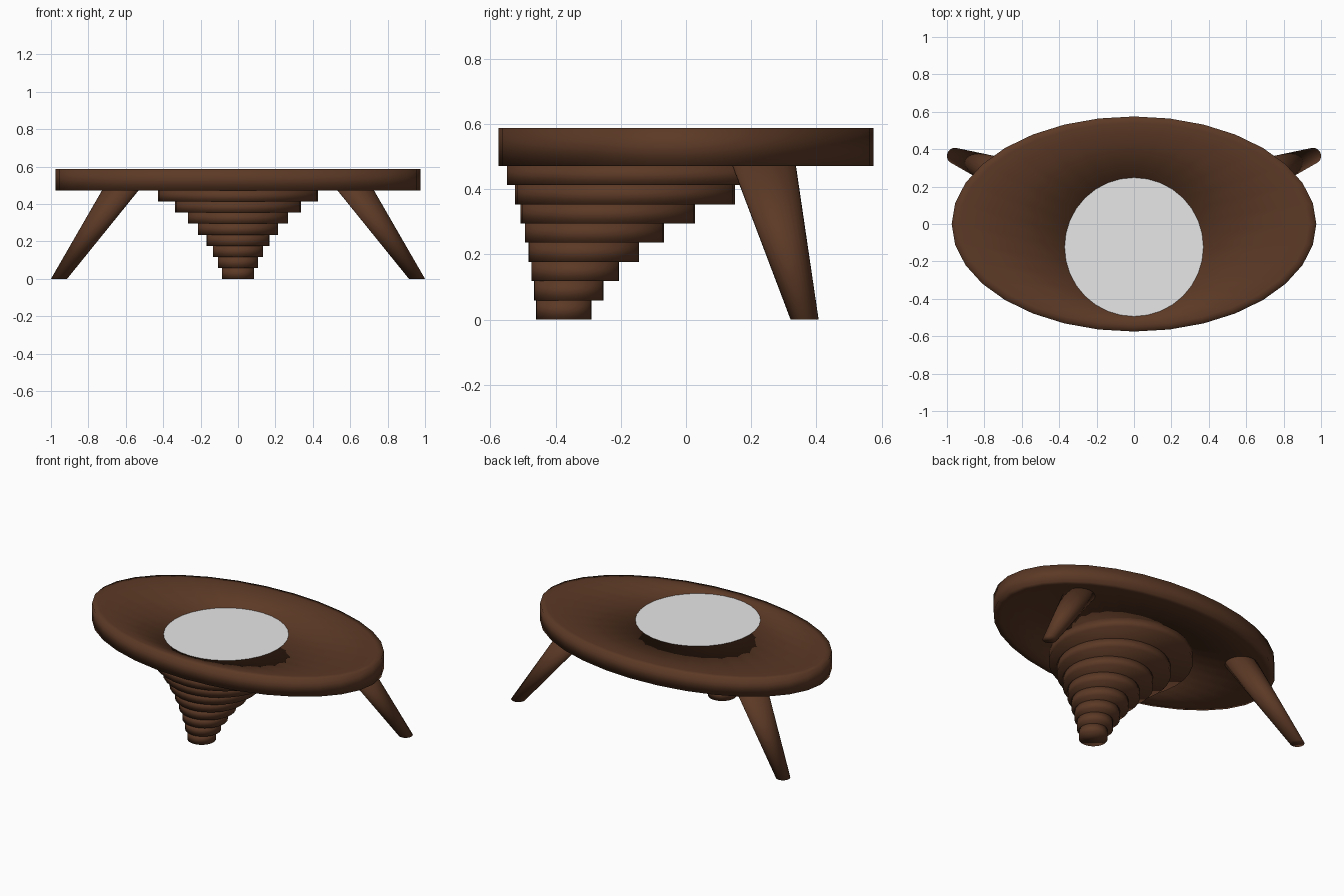
import bpy, bmesh, math

if "Cube" in bpy.data.objects:
    bpy.data.objects.remove(bpy.data.objects["Cube"])

SIDES = 32


def material(name, rgb):
    m = bpy.data.materials.new(name)
    m.diffuse_color = (*rgb, 1.0)
    m.use_nodes = True
    m.node_tree.nodes["Principled BSDF"].inputs["Base Color"].default_value = m.diffuse_color
    return m


wood = material("dark_brown_wood", (0.107, 0.041, 0.019))
glass = material("pale_grey_glass", (0.8, 0.8, 0.8))


def loft(name, rings, mat, closed=False, smooth=True):
    """Skin a stack of horizontal ellipses (cx, cy, rx, ry, z); cap the ends or close the loop."""
    bm = bmesh.new()
    loops = []
    for cx, cy, rx, ry, z in rings:
        loops.append([bm.verts.new((cx + rx * math.cos(2 * math.pi * i / SIDES),
                                    cy + ry * math.sin(2 * math.pi * i / SIDES), z))
                      for i in range(SIDES)])
    pairs = list(zip(loops, loops[1:]))
    if closed:
        pairs.append((loops[-1], loops[0]))
    else:
        bm.faces.new(loops[0][::-1])
        bm.faces.new(loops[-1])
    for a, b in pairs:
        for i in range(SIDES):
            j = (i + 1) % SIDES
            bm.faces.new((a[i], a[j], b[j], b[i]))
    bmesh.ops.recalc_face_normals(bm, faces=bm.faces)
    for f in bm.faces:
        f.smooth = smooth
    me = bpy.data.meshes.new(name)
    bm.to_mesh(me)
    bm.free()
    me.materials.append(mat)
    ob = bpy.data.objects.new(name, me)
    bpy.context.collection.objects.link(ob)
    return ob


BOTTOM, TOP = 0.472, 0.588
HOLE = (0, -0.123, 0.371, 0.371)

# Flat oval tabletop with a softly shaded edge and an off-centre round hole
loft("tabletop", [
    (*HOLE, BOTTOM),
    (0, 0, 0.935, 0.540, BOTTOM),
    (0, 0, 0.975, 0.575, BOTTOM),
    (0, 0, 0.975, 0.575, TOP),
    (0, 0, 0.935, 0.540, TOP),
    (*HOLE, TOP),
], wood, closed=True)

# Round glass inset filling the hole
loft("glass_inset", [(*HOLE, TOP - 0.006), (*HOLE, TOP - 0.001)], glass, smooth=False)

# Stepped pedestal: stacked discs, (front y, back y) from the floor upward
steps = [(-0.46, -0.29), (-0.467, -0.253), (-0.474, -0.205), (-0.483, -0.145),
         (-0.494, -0.068), (-0.508, 0.028), (-0.525, 0.15), (-0.55, 0.305)]
h = BOTTOM / len(steps)
for k, (front, back) in enumerate(steps):
    c, r = (front + back) / 2, (back - front) / 2
    loft(f"pedestal_disc_{k + 1}", [(0, c, r, r, k * h), (0, c, r, r, (k + 1) * h)], wood)

# Two splayed, tapered back legs
for side, label in ((-1, "left"), (1, "right")):
    loft(f"{label}_back_leg", [(side * 0.957, 0.364, 0.043, 0.043, 0),
                               (side * 0.628, 0.239, 0.098, 0.098, 0.475)], wood)
